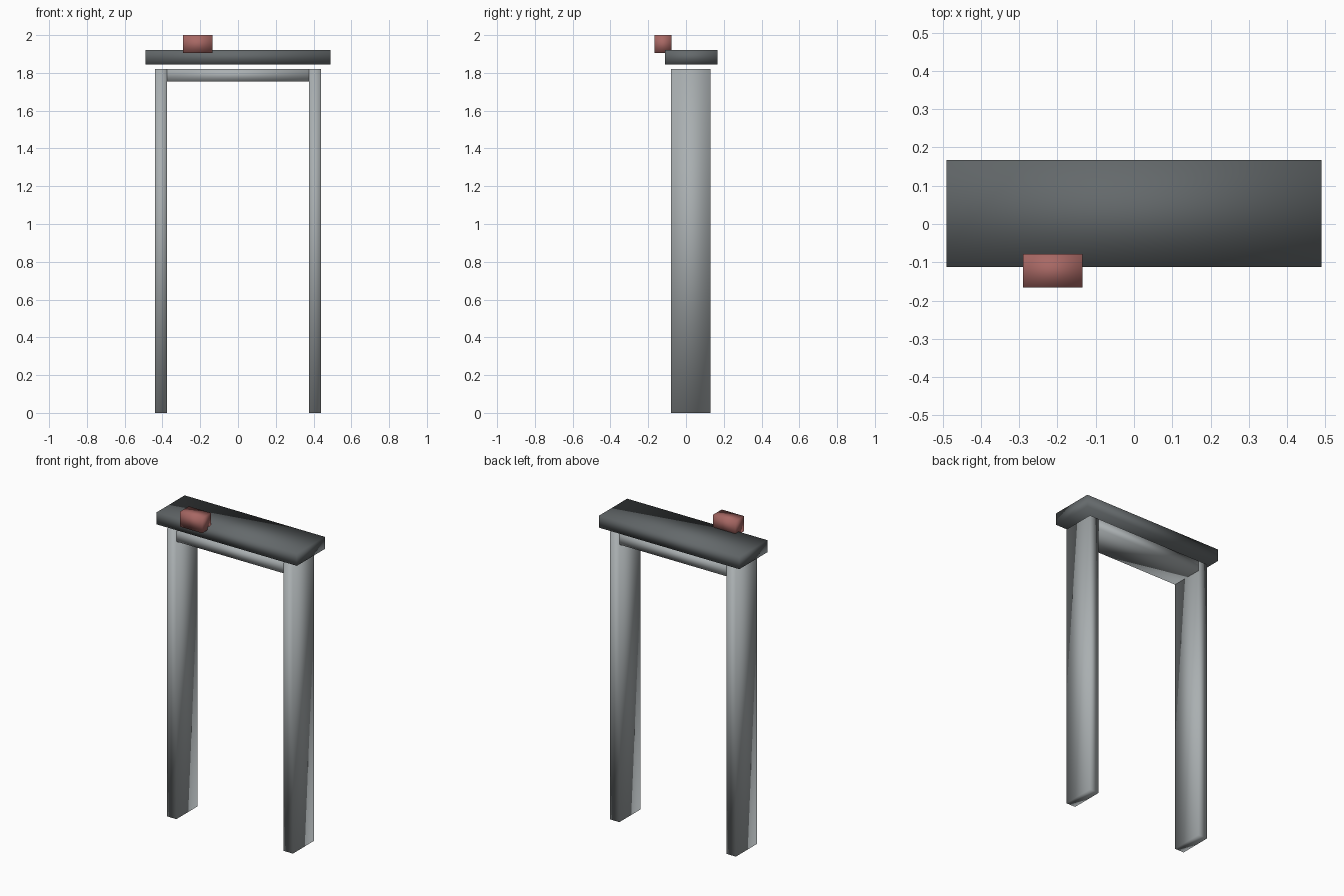
import bpy
import bmesh
from mathutils import Vector

default = bpy.data.objects.get("Cube")
if default:
    bpy.data.objects.remove(default, do_unlink=True)


def material(name, rgb):
    mat = bpy.data.materials.new(name)
    mat.use_nodes = True
    mat.diffuse_color = (*rgb, 1)
    mat.node_tree.nodes["Principled BSDF"].inputs["Base Color"].default_value = (*rgb, 1)
    return mat


def box(name, low, high, mat):
    """Soft-shaded box between two opposite corners."""
    low, high = Vector(low), Vector(high)
    size, centre = high - low, (low + high) / 2
    bm = bmesh.new()
    bmesh.ops.create_cube(bm, size=1)
    bmesh.ops.scale(bm, vec=size, verts=bm.verts)
    for face in bm.faces:
        face.smooth = True
    mesh = bpy.data.meshes.new(name)
    bm.to_mesh(mesh)
    bm.free()
    mesh.materials.append(mat)
    obj = bpy.data.objects.new(name, mesh)
    obj.location = centre
    bpy.context.collection.objects.link(obj)
    return obj


pale_grey = material("pale grey", (0.40, 0.43, 0.44))
dark_grey = material("dark grey", (0.127, 0.141, 0.147))
dull_red = material("dull red", (0.39, 0.138, 0.127))

FRONT, BACK = -0.08, 0.13
INNER, OUTER = 0.375, 0.44
FRAME_TOP = 1.82

# Upright posts
box("left_post", (INNER, FRONT, 0), (OUTER, BACK, FRAME_TOP), pale_grey)
box("right_post", (-OUTER, FRONT, 0), (-INNER, BACK, FRAME_TOP), pale_grey)

# Crossbar flush between the posts
box("crossbar", (-INNER, FRONT, 1.755), (INNER, BACK, FRAME_TOP), pale_grey)

# Cap slab floating just above the frame
box("cap_slab", (-0.49, -0.112, 1.845), (0.49, 0.167, 1.922), dark_grey)

# Small block on the front edge of the cap
box("red_block", (-0.29, -0.166, 1.905), (-0.134, -0.078, 2.0), dull_red)
